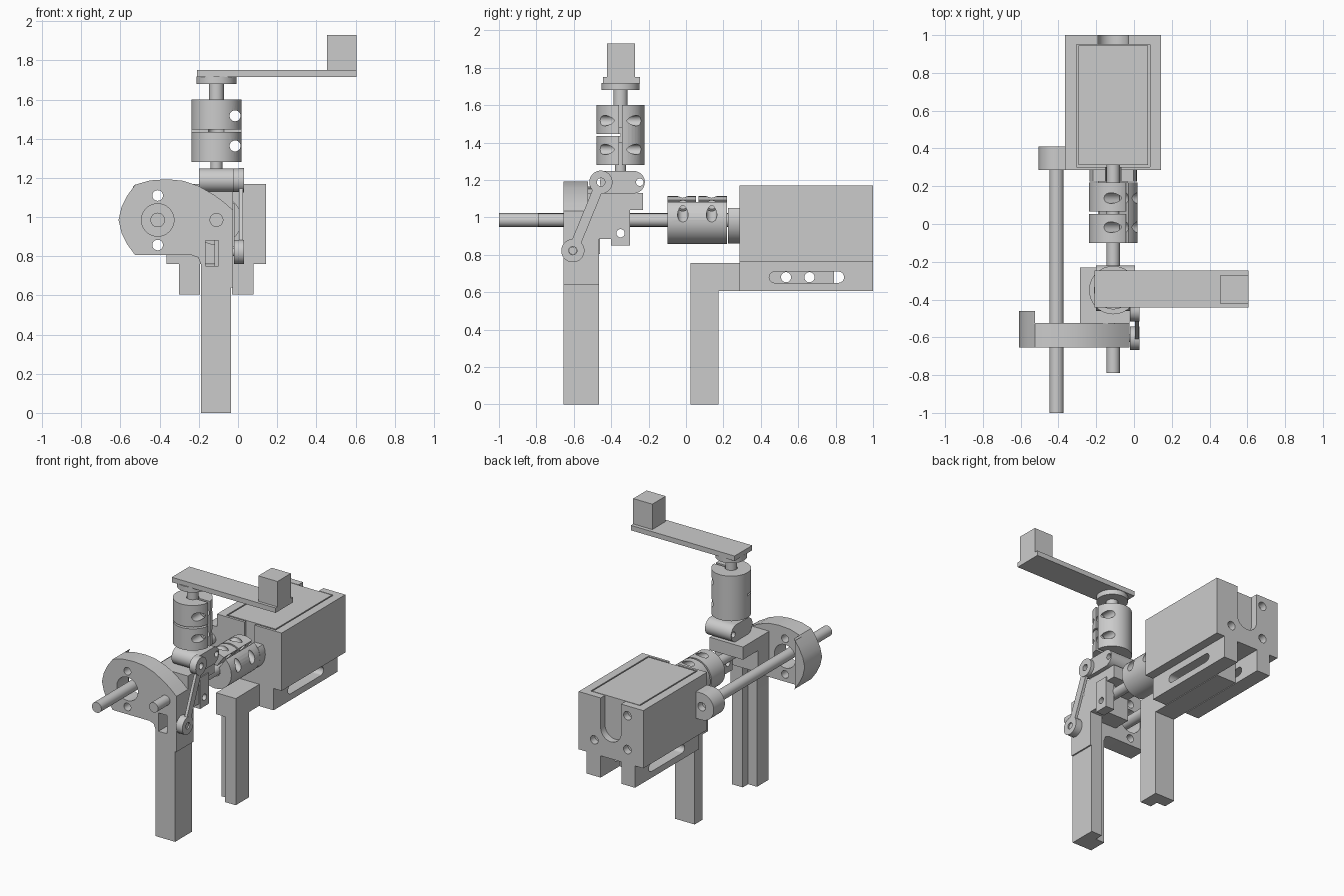
import bpy, bmesh, math
from mathutils import Matrix, Vector

if "Cube" in bpy.data.objects:
    bpy.data.objects.remove(bpy.data.objects["Cube"])

def prism(name, pts, axis, lo, hi):
    """Extrude a 2D profile along an axis; profile is (y,z), (x,z) or (x,y)."""
    place = {'x': lambda a, b: (lo, a, b), 'y': lambda a, b: (a, lo, b), 'z': lambda a, b: (a, b, lo)}[axis]
    bm = bmesh.new()
    face = bm.faces.new([bm.verts.new(place(a, b)) for a, b in pts])
    ext = bmesh.ops.extrude_face_region(bm, geom=[face])
    step = Vector([(hi - lo) * (axis == k) for k in 'xyz'])
    bmesh.ops.translate(bm, vec=step, verts=[v for v in ext['geom'] if isinstance(v, bmesh.types.BMVert)])
    bmesh.ops.recalc_face_normals(bm, faces=bm.faces)
    me = bpy.data.meshes.new(name)
    bm.to_mesh(me)
    bm.free()
    ob = bpy.data.objects.new(name, me)
    bpy.context.collection.objects.link(ob)
    return ob

def box(name, x0, x1, y0, y1, z0, z1):
    return prism(name, [(x0, y0), (x1, y0), (x1, y1), (x0, y1)], 'z', z0, z1)

def arc(cx, cy, r, a0, a1, n):
    return [(cx + r * math.cos(math.radians(a0 + (a1 - a0) * i / n)),
             cy + r * math.sin(math.radians(a0 + (a1 - a0) * i / n))) for i in range(n + 1)]

def cyl(name, a, b, r, axis, lo, hi):
    return prism(name, arc(a, b, r, 0, 360, 40)[:-1], axis, lo, hi)

def stadium(name, p, q, r, axis, lo, hi):
    ang = math.degrees(math.atan2(q[1] - p[1], q[0] - p[0]))
    return prism(name, arc(*q, r, ang - 90, ang + 90, 16) + arc(*p, r, ang + 90, ang + 270, 16), axis, lo, hi)

def boolean(target, others, op='DIFFERENCE'):
    bpy.context.view_layer.objects.active = target
    for o in others:
        o.hide_render = True
        m = target.modifiers.new('bool', 'BOOLEAN')
        m.operation, m.solver, m.object = op, 'EXACT', o
        bpy.ops.object.modifier_apply(modifier=m.name)
        bpy.data.objects.remove(o)
    return target

CX, CY, CZ = -0.11, -0.35, 0.985   # main shaft x, crank axis y, shaft height
RX = -0.41                          # side rod x

# Motor housing with open cavity, two feet, rear U slot and screw holes
housing = box('motor_housing', -0.365, 0.143, 0.285, 1, 0.76, 1.17)
feet = [box('foot', a, b, 0.285, 1, 0.605, 0.77) for a, b in ((-0.30, -0.195), (-0.03, 0.08))]
boolean(housing, feet, 'UNION')
boolean(housing, [
    box('cut', -0.304, 0.084, 0.303, 0.95, 0.79, 1.3),
    prism('cut', arc(CX, 0.96, 0.08, 180, 360, 20) + [(CX + 0.08, 1.3), (CX - 0.08, 1.3)], 'y', 0.94, 1.1),
    prism('cut', arc(CX, CZ, 0.04, 180, 360, 20) + [(CX + 0.04, 1.3), (CX - 0.04, 1.3)], 'y', 0.2, 0.31),
    stadium('cut', (0.475, 0.68), (0.815, 0.68), 0.03, 'x', -0.5, 0.3)]
    + [cyl('cut', x, z, 0.03, 'y', 0.93, 1.1) for x, z in ((-0.24, 1.10), (-0.24, 0.86), (0.02, 0.86))])
box('motor_body', -0.295, 0.075, 0.313, 0.945, 0.785, 1.17)

# Open collar on the housing front
collar = cyl('shaft_collar', CX, CZ, 0.125, 'y', 0.225, 0.286)
boolean(collar, [box('cut', -0.5, 0.5, 0.1, 0.4, 1.05, 1.3),
                 prism('cut', arc(CX, CZ, 0.04, 180, 360, 20) + [(CX + 0.04, 1.3), (CX - 0.04, 1.3)],
                       'y', 0.1, 0.4)])

# Rear support: L-section leg with a slide bar between the feet
slide = box('slide_bar', -0.19, -0.035, 0.025, 0.79, 0.605, 0.757)
boolean(slide, [cyl('cut', y, 0.68, 0.027, 'x', -0.5, 0.3) for y in (0.535, 0.66)])
def l_section(ya, yb, yc):
    """Flange ya..yb across the full width, rib yb..yc on the right half."""
    return [(-0.19, ya), (-0.035, ya), (-0.035, yc), (-0.12, yc), (-0.12, yb), (-0.19, yb)]
prism('rear_leg', l_section(0.175, 0.085, 0.025), 'z', 0, 0.61)

# Front leg and bearing plate
prism('front_leg', l_section(-0.655, -0.525, -0.465), 'z', 0, 0.645)
profile = [(-0.525, 0.805), (-0.565, 0.86), (-0.595, 0.92), (-0.61, 0.985), (-0.595, 1.05), (-0.565, 1.11),
           (-0.525, 1.165), (-0.45, 1.187), (-0.36, 1.193), (-0.28, 1.185), (-0.20, 1.158), (-0.12, 1.112),
           (-0.07, 1.075), (-0.025, 1.035), (-0.025, 0.64), (-0.19, 0.64), (-0.19, 0.76), (-0.203, 0.793),
           (-0.235, 0.805)]
plate = prism('bearing_plate', profile, 'y', -0.655, -0.525)
boolean(plate, [cyl('cut', RX, CZ, 0.083, 'y', -0.8, -0.4),
                cyl('cut', RX, 1.11, 0.027, 'y', -0.8, -0.4), cyl('cut', RX, 0.857, 0.027, 'y', -0.8, -0.4),
                box('cut', -0.165, -0.10, -0.8, -0.5, 0.75, 0.88)])
prism('plate_left_rim', profile[:7] + [(-0.535, 1.155), (-0.535, 0.82)], 'y', -0.53, -0.46)
box('plate_rear_rib', -0.12, -0.025, -0.526, -0.465, 0.64, 0.89)

# Guide block behind the plate and the slider beside it
box('guide_block', -0.286, -0.025, -0.526, -0.40, 0.885, 1.06)
box('upper_guide', -0.286, -0.025, -0.526, -0.23, 1.04, 1.13)
slider = box('slider', -0.085, -0.018, -0.40, -0.30, 0.85, 1.07)
boolean(slider, [cyl('cut', CY, 0.915, 0.022, 'x', -0.3, 0.2)])

# Shafts and side rod
cyl('drive_shaft', CX, CZ, 0.035, 'y', -0.79, 0.315)
cyl('side_rod', RX, CZ, 0.037, 'y', -1, 0.35)
cyl('lower_crank_shaft', CX, CY, 0.03, 'z', 1.0, 1.40)
cyl('upper_crank_shaft', CX, CY, 0.038, 'z', 1.48, 1.69)

# Rod holder fixed to the housing
holder = cyl('rod_holder', RX, CZ, 0.095, 'y', 0.285, 0.41)
boolean(holder, [box('add', RX, -0.36, 0.285, 0.41, CZ - 0.095, CZ + 0.095)], 'UNION')
boolean(holder, [cyl('cut', RX, CZ, 0.03, 'y', 0.36, 0.5)])

# Split clamp couplings
def coupling(name, matrix):
    c = cyl(name, 0, 0, 0.128, 'z', -0.16, 0.16)
    boolean(c, [cyl('cut', 0, 0, 0.04, 'z', -0.3, 0.3),
                box('cut', 0, 0.3, -0.009, 0.009, -0.3, 0.3),
                box('cut', -0.3, 0.3, -0.3, 0.0, -0.006, 0.006)]
            + [cyl('cut', 0.095, z, 0.028, 'y', -0.3, 0.3) for z in (-0.077, 0.077)])
    c.data.transform(matrix)
coupling('crank_coupling', Matrix.Translation((CX, CY, 1.44)))
s, k = math.sin(math.radians(54)), math.cos(math.radians(54))
turn = Matrix(((k, s, 0), (0, 0, 1), (s, -k, 0))).to_4x4()
coupling('motor_coupling', Matrix.Translation((CX, 0.06, CZ)) @ turn)

# Rocker on the crank shaft and link down to the plate
rocker = stadium('rocker', (-0.40, 1.188), (-0.28, 1.188), 0.06, 'x', -0.2, -0.018)
outer = stadium('rocker_arm', (-0.455, 1.188), (-0.28, 1.188), 0.06, 'x', -0.022, 0.005)
for part in (rocker, outer):
    boolean(part, [cyl('cut', -0.247, 1.188, 0.02, 'x', -0.5, 0.3)])
boolean(outer, [cyl('cut', -0.455, 1.188, 0.022, 'x', -0.5, 0.3)])
ends = ((-0.455, 1.188), (-0.605, 0.822))
link = stadium('link', *ends, 0.026, 'x', 0.006, 0.026)
boolean(link, [cyl('ring', *p, 0.062, 'x', -0.02 if i else 0.005, 0.03) for i, p in enumerate(ends)], 'UNION')
boolean(link, [cyl('cut', *p, 0.022, 'x', -0.1, 0.1) for p in ends])
cyl('link_pin', *ends[1], 0.021, 'x', -0.05, 0.02)

# Hand crank
cyl('crank_disc', CX, CY, 0.102, 'z', 1.68, 1.718)
box('crank_bar', -0.21, 0.605, -0.443, -0.245, 1.715, 1.75)
box('crank_knob', 0.455, 0.605, -0.422, -0.272, 1.749, 1.93)

# Smooth the round parts, keep hard edges
bpy.ops.object.select_all(action='SELECT')
bpy.ops.object.shade_smooth_by_angle(angle=math.radians(30))
